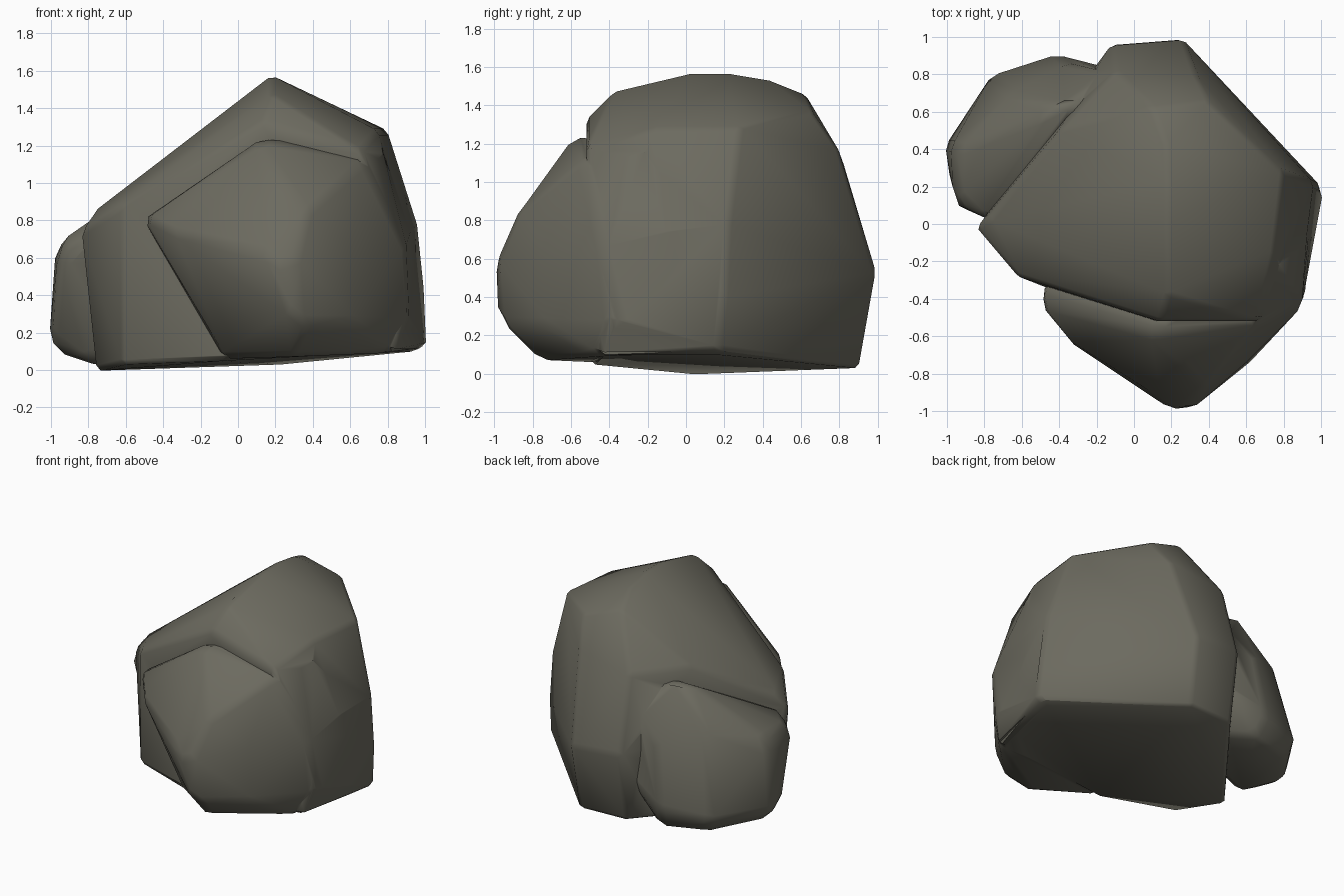
import bpy, bmesh, math

stone = bpy.data.materials.new("dark grey brown stone")
stone.diffuse_color = (0.15, 0.145, 0.115, 1)


def rock(name, points, bevel):
    """Convex chunk of stone with chamfered edges."""
    bm = bmesh.new()
    for p in points:
        bm.verts.new(p)
    bmesh.ops.convex_hull(bm, input=bm.verts[:])
    loose = [v for v in bm.verts if not v.link_faces]
    bmesh.ops.delete(bm, geom=loose, context='VERTS')
    bmesh.ops.dissolve_limit(bm, angle_limit=math.radians(4), verts=bm.verts[:], edges=bm.edges[:])
    bmesh.ops.recalc_face_normals(bm, faces=bm.faces[:])
    me = bpy.data.meshes.new(name)
    bm.to_mesh(me)
    bm.free()
    me.materials.append(stone)
    ob = bpy.data.objects.new(name, me)
    bpy.context.collection.objects.link(ob)
    mod = ob.modifiers.new("soft edges", 'BEVEL')
    mod.width = bevel
    mod.segments = 1
    mod.limit_method = 'ANGLE'
    mod.angle_limit = math.radians(20)
    return ob


# Main boulder: ridge on top, long slope to the left, steep right and back
boulder = rock("boulder", [
    # ridge
    (0.18, 0.03, 1.575), (0.18, 0.22, 1.575), (0.18, -0.37, 1.48), (0.17, 0.43, 1.54), (0.10, 0.62, 1.46),
    # shoulders
    (0.14, -0.52, 1.33), (0.66, -0.52, 1.18), (0.80, 0.28, 1.28), (0.75, -0.15, 1.28),
    (0.33, 0.80, 1.16), (-0.10, 0.82, 1.10), (0.40, 0.66, 1.36),
    # left end of the slope
    (-0.77, 0.03, 0.85), (-0.84, -0.02, 0.74), (-0.62, -0.28, 0.88), (-0.40, 0.50, 1.12),
    # widest belt
    (-0.12, 0.96, 0.55), (0.26, 0.99, 0.53), (0.96, 0.22, 0.78), (1.0, 0.20, 0.40),
    (0.88, -0.42, 0.70), (0.90, -0.42, 0.30),
    # foot
    (-0.76, 0.05, -0.005), (-0.62, -0.27, 0.03), (-0.06, -0.50, 0.05), (0.84, -0.45, 0.10),
    (1.01, 0.17, 0.14), (0.95, 0.18, 0.10), (0.25, 0.90, 0.03), (-0.12, 0.88, 0.03)], 0.04)

# Front lump, flush with the right side of the boulder
front = rock("front_lump", [
    (0.13, -0.55, 1.24), (0.12, -0.62, 1.20), (0.67, -0.54, 1.11), (0.35, -0.72, 1.02),
    (-0.51, -0.36, 0.80), (-0.49, -0.46, 0.81), (-0.36, -0.63, 0.74), (0.12, -0.94, 0.64), (0.37, -0.88, 0.84),
    (0.20, -0.99, 0.56), (0.32, -0.98, 0.60), (0.28, -0.98, 0.31), (0.36, -0.94, 0.25),
    (0.90, -0.44, 0.65), (0.91, -0.40, 0.28), (0.60, -0.74, 0.65), (0.62, -0.74, 0.25),
    (-0.08, -0.52, 0.06), (0.28, -0.76, 0.07), (0.80, -0.47, 0.09),
    (0.2, -0.1, 1.1), (-0.30, -0.1, 0.75), (0.05, -0.1, 0.06),
    (0.935, 0.10, 0.78), (0.965, 0.10, 0.3), (0.77, -0.20, 1.19), (0.94, 0.05, 0.11)], 0.035)

# Back left lump
back = rock("back_left_lump", [
    (-0.37, 0.64, 1.07), (-0.48, 0.58, 1.02), (-0.10, 0.62, 0.98), (-0.15, 0.81, 0.80),
    (-0.66, 0.70, 0.74), (-0.93, 0.40, 0.70), (-0.93, 0.15, 0.70), (-0.80, 0.02, 0.72),
    (-0.36, 0.86, 0.65), (-0.98, 0.42, 0.60), (-0.97, 0.20, 0.56), (-0.93, 0.08, 0.58),
    (-1.01, 0.42, 0.17), (-0.99, 0.28, 0.18),
    (-0.76, 0.80, 0.16), (-0.42, 0.91, 0.20), (-0.15, 0.84, 0.30),
    (-0.96, 0.40, 0.09), (-0.70, 0.74, 0.05), (-0.38, 0.84, 0.04), (-0.78, 0.20, 0.03),
    (0.0, 0.5, 0.8), (0.0, 0.5, 0.08), (-0.4, 0.0, 0.6)], 0.035)

# Merge the three into one solid stone
for lump in (front, back):
    mod = boulder.modifiers.new("merge", 'BOOLEAN')
    mod.operation = 'UNION'
    mod.solver = 'EXACT'
    mod.object = lump
bpy.context.view_layer.update()
merged = bpy.data.meshes.new_from_object(boulder.evaluated_get(bpy.context.evaluated_depsgraph_get()))
boulder.modifiers.clear()
boulder.data = merged
for lump in (front, back):
    bpy.data.objects.remove(lump)
bpy.ops.object.select_all(action='DESELECT')
bpy.context.view_layer.objects.active = boulder
boulder.select_set(True)
bpy.ops.object.shade_smooth_by_angle(angle=math.radians(60))
